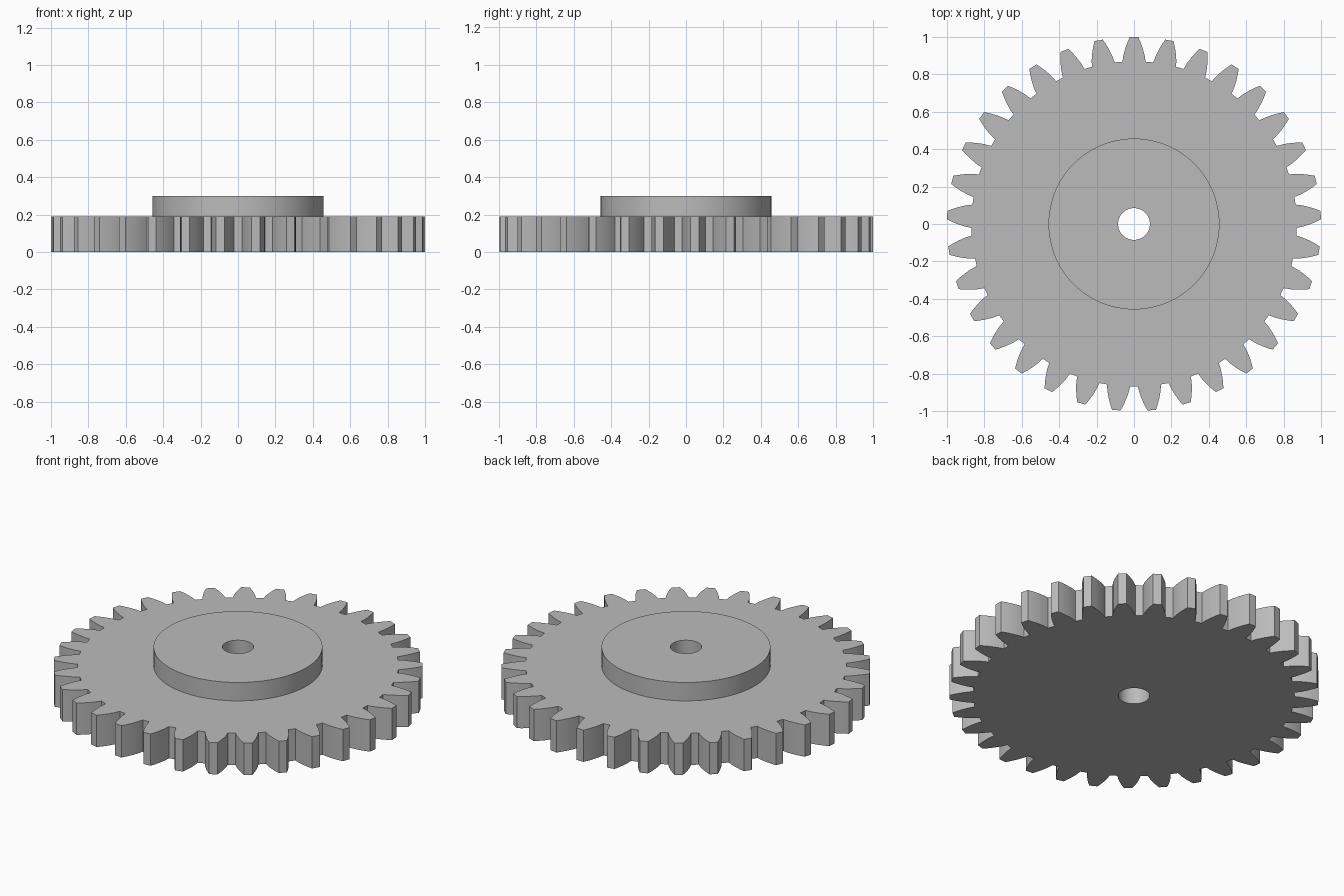
import bpy, bmesh
from math import sin, cos, pi, radians

if "Cube" in bpy.data.objects:
    bpy.data.objects.remove(bpy.data.objects["Cube"], do_unlink=True)

TEETH = 33
PLATE_TOP, HUB_TOP = 0.19, 0.30
HUB_R, BORE_R = 0.457, 0.085
SEGMENTS = 96

grey = bpy.data.materials.new("plain grey")
grey.use_nodes = True
colour = (0.5, 0.5, 0.5, 1)
grey.diffuse_color = colour
grey.node_tree.nodes["Principled BSDF"].inputs["Base Color"].default_value = colour


def circle(r):
    return [(r * cos(2 * pi * i / SEGMENTS), r * sin(2 * pi * i / SEGMENTS))
            for i in range(SEGMENTS)]


def gear_outline():
    # One flank as (radius, half angle), mirrored about each tooth centre
    flank = [(0.87, 0.0715), (0.905, 0.0625), (0.943, 0.0485), (0.975, 0.0345), (1.0, 0.0225)]
    tooth = [(r, -a) for r, a in flank] + [(r, a) for r, a in reversed(flank)]
    points = []
    for i in range(TEETH):
        centre = pi / 2 + 2 * pi * i / TEETH
        points += [(r * cos(centre + a), r * sin(centre + a)) for r, a in tooth]
    return points


def ring(bm, points, z):
    verts = [bm.verts.new((x, y, z)) for x, y in points]
    for i, v in enumerate(verts):
        bm.edges.new((v, verts[i - 1]))
    return verts


def wall(bm, a, b):
    for i in range(len(a)):
        bm.faces.new((a[i - 1], a[i], b[i], b[i - 1]))


def cap(bm, outer, inner, up):
    edges = [bm.edges.get((loop[i - 1], loop[i]))
             for loop in (outer, inner) for i in range(len(loop))]
    bmesh.ops.triangle_fill(bm, edges=edges, use_beauty=True, normal=(0, 0, up))


def finish(bm, name):
    mesh = bpy.data.meshes.new(name)
    bm.normal_update()
    bm.to_mesh(mesh)
    bm.free()
    obj = bpy.data.objects.new(name, mesh)
    bpy.context.collection.objects.link(obj)
    mesh.materials.append(grey)
    bpy.ops.object.select_all(action="DESELECT")
    bpy.context.view_layer.objects.active = obj
    obj.select_set(True)
    bpy.ops.object.shade_smooth_by_angle(angle=radians(20))
    return obj


# Toothed plate, open on top where the hub stands
bm = bmesh.new()
outline = gear_outline()
low, high = ring(bm, outline, 0), ring(bm, outline, PLATE_TOP)
wall(bm, low, high)
cap(bm, low, ring(bm, circle(BORE_R), 0), -1)
cap(bm, high, ring(bm, circle(HUB_R), PLATE_TOP), 1)
finish(bm, "toothed_plate")

# Raised hub with the bore running through the whole gear
bm = bmesh.new()
rings = [ring(bm, circle(r), z) for r, z in
         ((HUB_R, PLATE_TOP), (HUB_R, HUB_TOP), (BORE_R, HUB_TOP), (BORE_R, 0))]
for a, b in zip(rings, rings[1:]):
    wall(bm, a, b)
finish(bm, "hub_and_bore")
